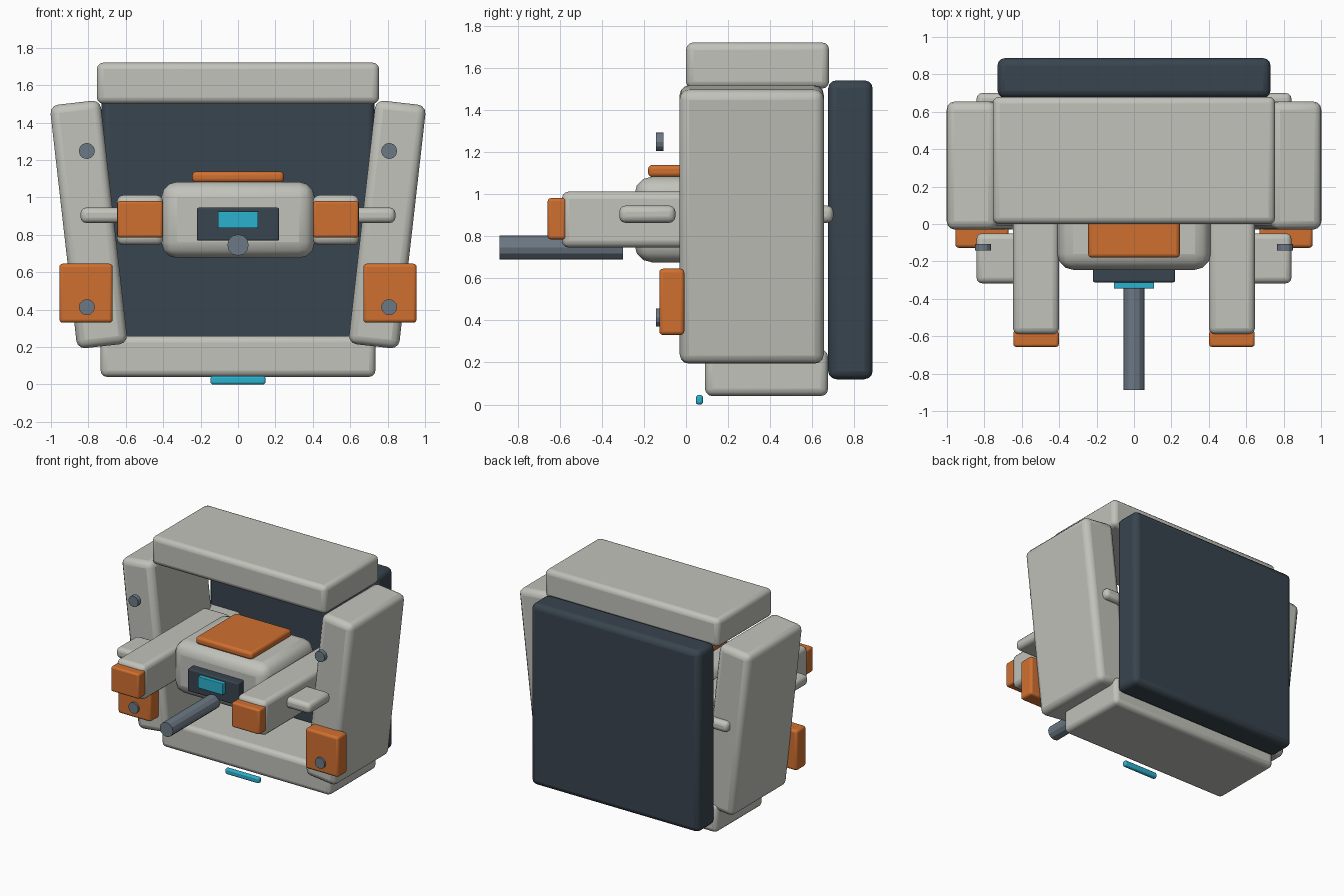
import bpy, math
from mathutils import Vector

cube = bpy.data.objects.get("Cube")
if cube:
    bpy.data.objects.remove(cube, do_unlink=True)


def material(name, rgb):
    m = bpy.data.materials.new(name)
    m.use_nodes = True
    color = (*rgb, 1)
    m.diffuse_color = color
    m.node_tree.nodes["Principled BSDF"].inputs["Base Color"].default_value = color
    return m


GREY = material("warm light grey", (0.53, 0.54, 0.49))
NAVY = material("dark slate", (0.04, 0.058, 0.077))
ORANGE = material("orange", (0.63, 0.16, 0.03))
CYAN = material("cyan glow", (0.025, 0.44, 0.61))
STEEL = material("steel", (0.15, 0.19, 0.235))


def finish(obj, name, mat, bevel=0, segments=3):
    obj.name = name
    obj.data.materials.append(mat)
    if bevel:
        mod = obj.modifiers.new("rounded edges", "BEVEL")
        mod.width = bevel
        mod.segments = segments
        bpy.ops.object.shade_smooth_by_angle(angle=math.radians(35))
    return obj


def box(name, mat, xs, ys, zs, bevel, tilt=0):
    """Rounded box given by its extents, optionally leaning about y."""
    lo, hi = (Vector(p) for p in zip(xs, ys, zs))
    bpy.ops.mesh.primitive_cube_add(size=1, location=(lo + hi) / 2)
    obj = bpy.context.object
    obj.scale = hi - lo
    bpy.ops.object.transform_apply(location=False, rotation=False, scale=True)
    obj.rotation_euler.y = tilt
    return finish(obj, name, mat, bevel)


def rod(name, mat, x, z, y0, y1, radius):
    """Cylinder running along y."""
    bpy.ops.mesh.primitive_cylinder_add(
        vertices=12, radius=radius, depth=y1 - y0,
        location=(x, (y0 + y1) / 2, z), rotation=(math.pi / 2, 0, 0))
    return finish(bpy.context.object, name, mat)


def sided(side, a, b):
    return sorted((side * a, side * b))


# Outer frame
box("roof", GREY, (-0.755, 0.755), (0, 0.68), (1.5, 1.72), 0.035)
box("floor", GREY, (-0.735, 0.735), (0.09, 0.675), (0.04, 0.26), 0.035)
box("back_panel", NAVY, (-0.73, 0.73), (0.675, 0.887), (0.12, 1.54), 0.04)

# Central body with its top plate, face and barrel
box("body", GREY, (-0.41, 0.41), (-0.245, 0.4), (0.675, 1.083), 0.085)
box("top_plate", ORANGE, (-0.245, 0.245), (-0.18, 0.32), (1.08, 1.138), 0.02)
box("face_plate", NAVY, (-0.22, 0.22), (-0.312, -0.22), (0.768, 0.945), 0.01)
box("face_light", CYAN, (-0.108, 0.108), (-0.345, -0.305), (0.835, 0.925), 0.005)
rod("barrel", STEEL, 0, 0.745, -0.887, -0.3, 0.057)
box("belly_light", CYAN, (-0.147, 0.147), (0.047, 0.081), (0, 0.045), 0.012)

# Mirrored parts
for side, label in ((1, "left"), (-1, "right")):
    box(label + "_wall", GREY, sided(side, 0.662, 0.934), (-0.03, 0.655),
        (0.2, 1.51), 0.045, side * 0.113)
    box(label + "_arm", GREY, sided(side, 0.4, 0.647), (-0.59, 0.5),
        (0.745, 1.012), 0.035)
    box(label + "_arm_tip", ORANGE, sided(side, 0.402, 0.645), (-0.657, -0.57),
        (0.785, 0.98), 0.014)
    box(label + "_foot_pad", ORANGE, sided(side, 0.67, 0.955), (-0.127, -0.008),
        (0.33, 0.645), 0.018)
    for place, ys in (("front", (-0.317, -0.05)), ("rear", (0.435, 0.7))):
        box(f"{label}_{place}_fin", GREY, sided(side, 0.45, 0.842), ys,
            (0.863, 0.945), 0.03)
    for place, z in (("upper", 1.248), ("lower", 0.413)):
        rod(f"{label}_{place}_bolt", STEEL, side * 0.808, z, -0.143, -0.107, 0.043)
